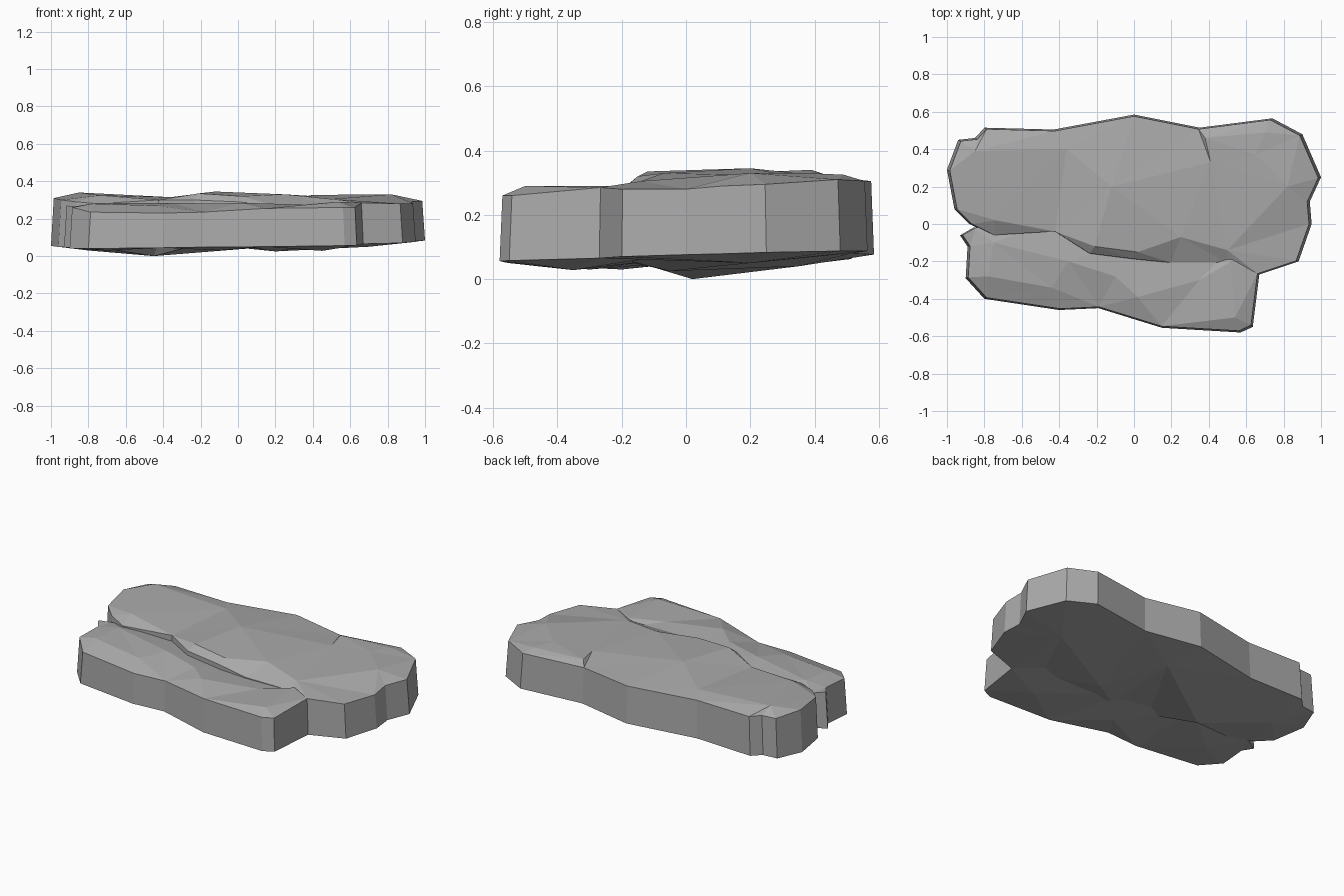
import bpy
import bmesh
from mathutils import Vector
from mathutils.geometry import delaunay_2d_cdt

cube = bpy.data.objects.get("Cube")
if cube:
    bpy.data.objects.remove(cube, do_unlink=True)

# Single stone material
stone = bpy.data.materials.new("stone grey")
stone.use_nodes = True
colour = (0.4, 0.4, 0.4, 1)
stone.diffuse_color = colour
stone.node_tree.nodes["Principled BSDF"].inputs["Base Color"].default_value = colour
stone.node_tree.nodes["Principled BSDF"].inputs["Roughness"].default_value = 0.9


def base_height(x, y):
    """Height of the lower rim, which tilts up slightly to the back and left."""
    return 0.062 + 0.015 * x + 0.025 * y


def cap(bm, ring, peaks, upward):
    """Close a rim with flat facets that pass through the given peaks."""
    verts = ring + [bm.verts.new(p) for p in peaks]
    flat = [Vector((v.co.x, v.co.y)) for v in verts]
    count = len(ring)
    border = [(i, (i + 1) % count) for i in range(count)]
    faces = delaunay_2d_cdt(flat, border, [list(range(count))], 1, 1e-5)[2]
    for face in faces:
        corners = [verts[i] for i in face]
        bm.faces.new(corners if upward else corners[::-1])


def slab(name, outline, crests, hollows, taper):
    """Chipped stone slab: upright broken edge with faceted top and underside."""
    bm = bmesh.new()
    lower = [bm.verts.new((x, y, base_height(x, y))) for x, y, z in outline]
    upper = [bm.verts.new((x * taper, y * taper, z)) for x, y, z in outline]
    for i in range(len(outline)):
        j = (i + 1) % len(outline)
        bm.faces.new((lower[i], lower[j], upper[j], upper[i]))
    cap(bm, upper, crests, True)
    cap(bm, lower, hollows, False)
    bmesh.ops.recalc_face_normals(bm, faces=bm.faces)
    mesh = bpy.data.meshes.new(name)
    bm.to_mesh(mesh)
    bm.free()
    mesh.materials.append(stone)
    obj = bpy.data.objects.new(name, mesh)
    bpy.context.collection.objects.link(obj)
    return obj


# Higher rear slab, outlined anticlockwise from the notch on its right end
rear_outline = [
    (-.88, 0, .29), (-.76, -.06, .28), (-.43, -.04, .3), (-.24, -.16, .3),
    (0, -.19, .29), (.2, -.21, .27), (.5, -.21, .27), (.67, -.27, .285),
    (.88, -.2, .28), (.95, 0, .28), (.94, .12, .29), (1, .25, .295),
    (.9, .48, .31), (.74, .565, .305), (.35, .515, .3), (0, .585, .305),
    (-.43, .505, .3), (-.8, .515, .3), (-.85, .46, .3), (-.94, .45, .3),
    (-1, .29, .31), (-.96, .08, .3),
]
rear_crests = [
    (-.85, .39, .34), (-.74, .02, .325), (-.36, .4, .315), (-.21, -.12, .335),
    (-.12, .2, .345), (.02, -.15, .32), (.25, -.07, .33), (.5, -.14, .305),
    (.38, .46, .325), (.41, .33, .32), (.7, .49, .325), (.65, .37, .33),
    (.82, .2, .33),
]
rear_hollows = [
    (-.8, .25, .03), (-.45, .02, 0), (.05, .35, .04), (.2, -.05, .025),
    (.7, .2, .05),
]
slab("rear_slab", rear_outline, rear_crests, rear_hollows, 0.985)

# Lower front slab, tucked beneath the rear one
front_outline = [
    (-.86, -.02, .26), (-.93, -.06, .27), (-.89, -.12, .265), (-.9, -.29, .26),
    (-.8, -.4, .235), (-.4, -.46, .23), (-.19, -.45, .235), (.15, -.555, .255),
    (.57, -.58, .26), (.635, -.55, .26), (.67, -.27, .285), (.55, -.1, .26),
    (0, -.08, .25), (-.4, .04, .25),
]
front_crests = [
    (-.78, -.28, .28), (-.75, -.1, .285), (-.44, -.34, .27), (-.35, -.2, .285),
    (-.1, -.28, .28), (.02, -.39, .285), (.35, -.3, .275), (.54, -.5, .29),
    (.52, -.2, .29),
]
front_hollows = [(-.7, -.2, .03), (-.1, -.3, .03), (.45, -.35, .028)]
slab("front_slab", front_outline, front_crests, front_hollows, 0.985)
